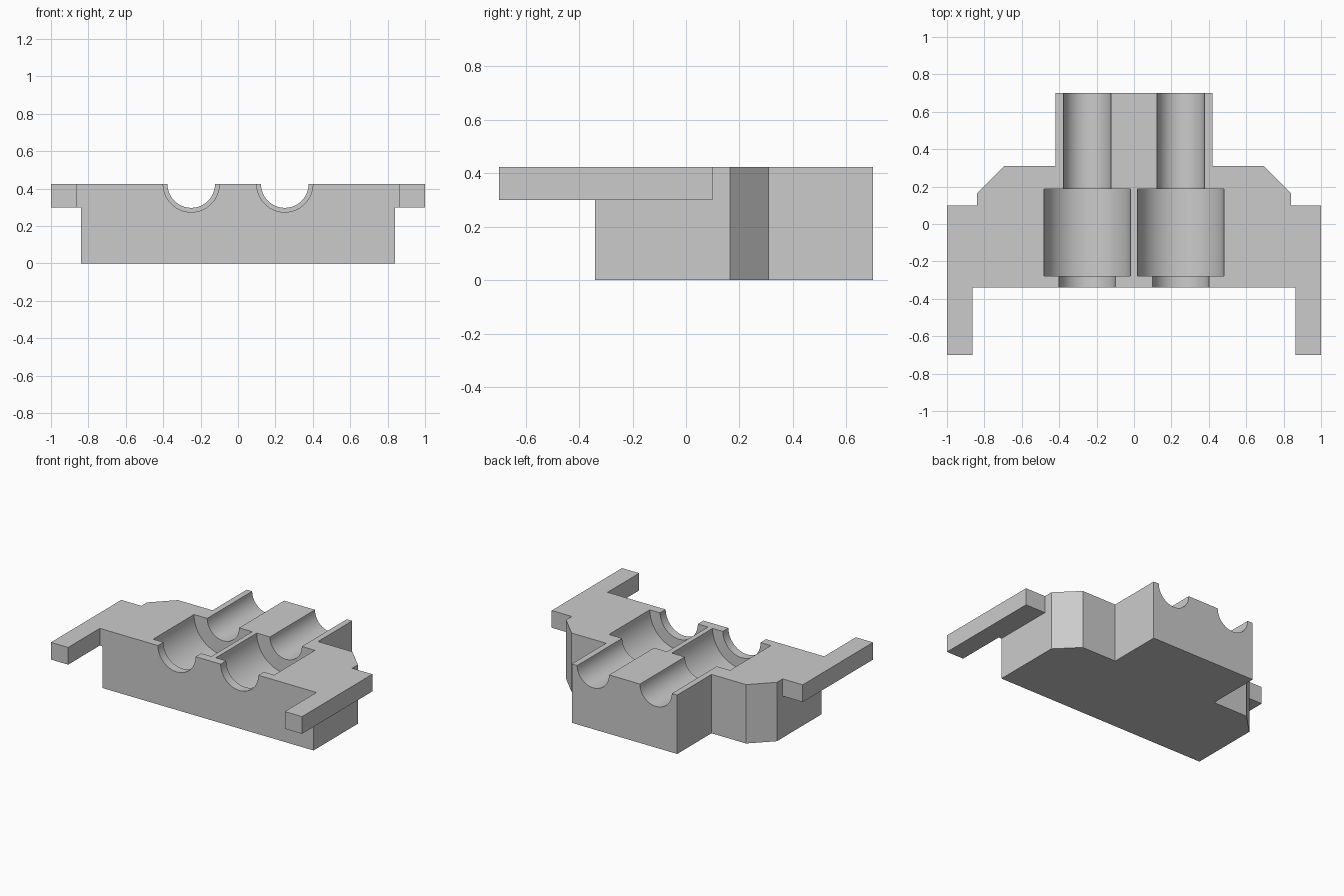
import bpy, bmesh, math
from mathutils import Matrix

cube = bpy.data.objects.get("Cube")
if cube:
    bpy.data.objects.remove(cube, do_unlink=True)

TOP = 0.424      # height of the upper face and of the bore axes
ARM_Z = 0.30     # underside of the side arms

grey = bpy.data.materials.new("plain grey")
grey.use_nodes = True
colour = (0.6, 0.6, 0.6, 1)
grey.diffuse_color = colour
grey.node_tree.nodes["Principled BSDF"].inputs["Base Color"].default_value = colour


def add_object(name, bm):
    bmesh.ops.recalc_face_normals(bm, faces=bm.faces)
    mesh = bpy.data.meshes.new(name)
    bm.to_mesh(mesh)
    bm.free()
    mesh.materials.append(grey)
    obj = bpy.data.objects.new(name, mesh)
    bpy.context.collection.objects.link(obj)
    return obj


def prism(name, outline, z0, z1):
    bm = bmesh.new()
    face = bm.faces.new([bm.verts.new((x, y, z0)) for x, y in outline])
    new = bmesh.ops.extrude_face_region(bm, geom=[face])["geom"]
    bmesh.ops.translate(bm, vec=(0, 0, z1 - z0),
                        verts=[v for v in new if isinstance(v, bmesh.types.BMVert)])
    return add_object(name, bm)


def bore(name, x, y0, y1, radius):
    bm = bmesh.new()
    place = Matrix.Translation((x, (y0 + y1) / 2, TOP)) @ Matrix.Rotation(math.pi / 2, 4, 'X')
    bmesh.ops.create_cone(bm, cap_ends=True, segments=96, radius1=radius,
                          radius2=radius, depth=y1 - y0, matrix=place)
    return add_object(name, bm)


def combine(target, tool, operation):
    mod = target.modifiers.new(tool.name, 'BOOLEAN')
    mod.operation, mod.solver, mod.object = operation, 'EXACT', tool
    bpy.context.view_layer.objects.active = target
    bpy.ops.object.modifier_apply(modifier=mod.name)
    bpy.data.objects.remove(tool, do_unlink=True)


# Main block: wide front, chamfered shoulders, narrower rear neck
half = [(0.84, -0.34), (0.84, 0.165), (0.695, 0.31), (0.42, 0.31), (0.42, 0.70)]
block = prism("bearing_block", half + [(-x, y) for x, y in reversed(half)], 0, TOP)

# Side arms reaching forward, flush with the upper face
arm = [(0.78, -0.34), (0.863, -0.34), (0.863, -0.70), (1, -0.70), (1, 0.10), (0.78, 0.10)]
for side, sx in (("left", 1), ("right", -1)):
    combine(block, prism(side + "_arm", [(sx * x, y) for x, y in arm], ARM_Z, TOP), 'UNION')

# Two stepped half-round channels: front lip, wide pocket, rear channel
for sx in (1, -1):
    for y0, y1, radius in ((-0.5, -0.1, 0.15), (-0.1, 0.9, 0.127), (-0.277, 0.188, 0.232)):
        combine(block, bore("channel_cutter", sx * 0.25, y0, y1, radius), 'DIFFERENCE')

# Merge leftover coplanar cuts
bm = bmesh.new()
bm.from_mesh(block.data)
bmesh.ops.remove_doubles(bm, verts=bm.verts, dist=0.0001)
bmesh.ops.dissolve_limit(bm, angle_limit=0.005, verts=bm.verts, edges=bm.edges)
bm.to_mesh(block.data)
bm.free()

bpy.ops.object.select_all(action='DESELECT')
block.select_set(True)
bpy.context.view_layer.objects.active = block
bpy.ops.object.shade_smooth_by_angle(angle=math.radians(30))
